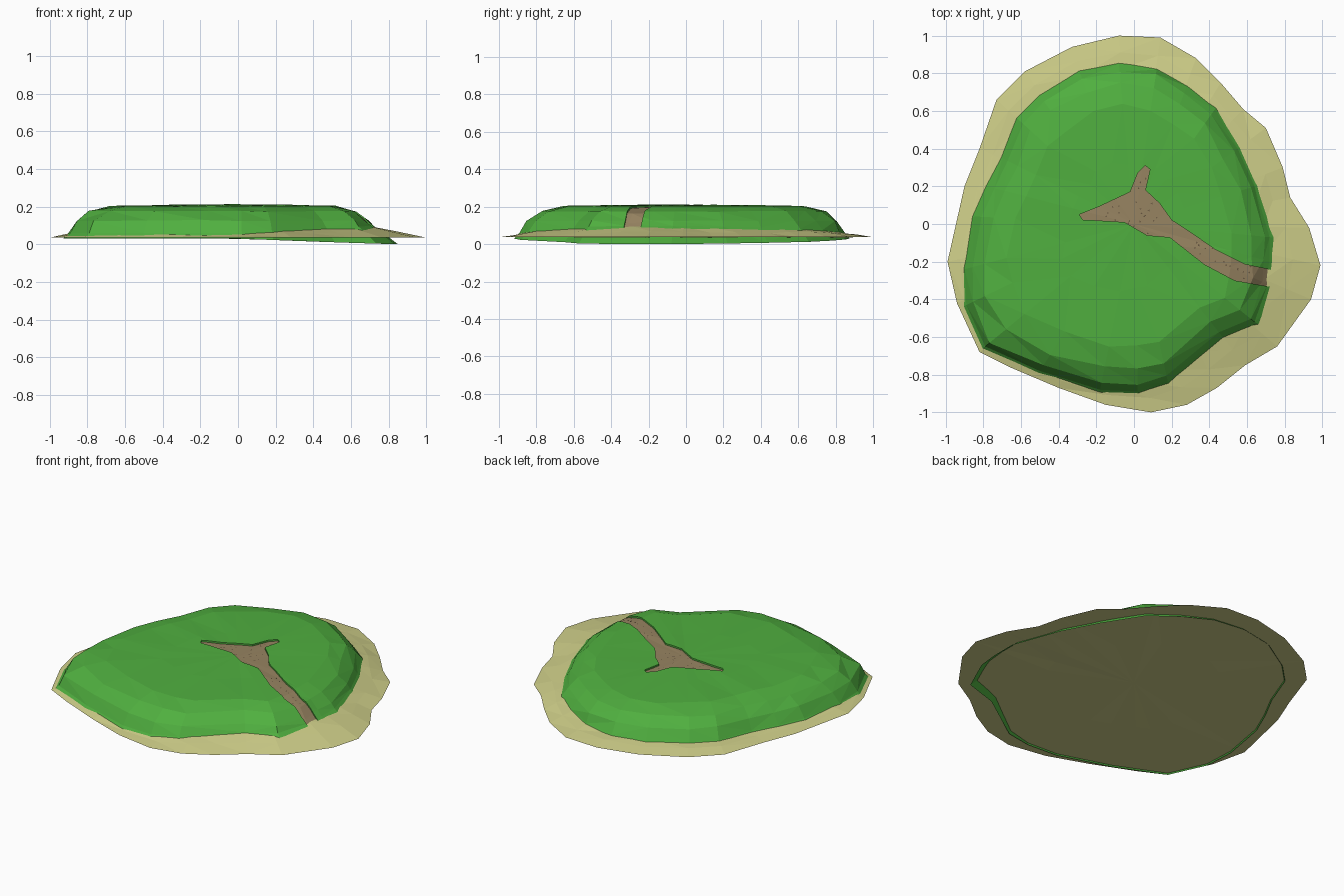
import bpy
import bmesh
import math
import random
from mathutils import Vector
from mathutils.bvhtree import BVHTree

random.seed(4)
cube = bpy.data.objects.get("Cube")
if cube:
    bpy.data.objects.remove(cube, do_unlink=True)


def material(name, color):
    mat = bpy.data.materials.new(name)
    mat.use_nodes = True
    mat.diffuse_color = (*color, 1)
    bsdf = next(n for n in mat.node_tree.nodes if n.type == "BSDF_PRINCIPLED")
    bsdf.inputs["Base Color"].default_value = (*color, 1)
    return mat


GRASS = material("grass green", (0.08, 0.43, 0.05))
SAND = material("pale sand", (0.62, 0.62, 0.25))
DIRT = material("dirt brown", (0.31, 0.23, 0.12))
STONE = material("dark pebble", (0.13, 0.09, 0.05))

# Plan outlines, counter-clockwise from the east
SHORE = [(.99, -.22), (.93, -.02), (.83, .14), (.79, .3), (.7, .51), (.58, .61),
         (.46, .75), (.33, .88), (.14, .99), (-.08, 1), (-.33, .94), (-.58, .81),
         (-.73, .66), (-.82, .4), (-.9, .2), (-.99, -.2), (-.94, -.42), (-.82, -.68),
         (-.66, -.76), (-.4, -.87), (-.15, -.96), (.09, -1), (.28, -.96), (.44, -.87),
         (.59, -.75), (.76, -.65), (.94, -.4)]
LAWN = [(.72, -.2), (.72, -.07), (.64, .2), (.55, .4), (.43, .61), (.28, .73),
        (.12, .82), (-.08, .85), (-.29, .81), (-.5, .68), (-.62, .56), (-.7, .35),
        (-.78, .2), (-.85, .04), (-.9, -.24), (-.89, -.43), (-.79, -.65), (-.5, -.78),
        (-.18, -.88), (.02, -.89), (.18, -.84), (.47, -.6), (.64, -.52), (.71, -.32)]
TRACK = [(-.29, .05), (-.19, .09), (-.02, .17), (.02, .27), (.06, .31), (.085, .29),
         (.06, .18), (.135, .11), (.2, .02), (.3, -.045), (.43, -.135), (.59, -.215),
         (.76, -.25), (.76, -.34), (.535, -.3), (.375, -.215), (.19, -.07), (.07, -.06),
         (-.05, .01), (-.21, .02), (-.27, .02)]


def east(x):
    return max(0, x) / .72


def beach_height(x):
    return .06 + .038 * min(1, east(x))


def reach(outline, x, y):
    """Distance from the centre to the outline in the direction of x, y."""
    d = Vector((x, y)).normalized()
    for a, b in zip(outline, outline[1:] + outline[:1]):
        a, b = Vector(a), Vector(b)
        e = b - a
        det = d.cross(e)
        if abs(det) > 1e-6:
            t, s = a.cross(e) / det, a.cross(d) / det
            if t > 0 and -1e-6 <= s <= 1 + 1e-6:
                return t
    return math.hypot(x, y)


def finish(name, bm, mat):
    bmesh.ops.recalc_face_normals(bm, faces=bm.faces)
    mesh = bpy.data.meshes.new(name)
    bm.to_mesh(mesh)
    bm.free()
    mesh.materials.append(mat)
    obj = bpy.data.objects.new(name, mesh)
    bpy.context.collection.objects.link(obj)
    return obj


def loft(name, rings, bottom, top, mat):
    """Closed body from stacked rings, fanned to a point at each end."""
    bm = bmesh.new()
    rows = [[bm.verts.new(p) for p in ring] for ring in rings]
    n = len(rows[0])
    ends = [bm.verts.new((0, 0, z)) for z in (bottom, top)]
    for i in range(n):
        j = (i + 1) % n
        for low, high in zip(rows, rows[1:]):
            bm.faces.new((low[i], low[j], high[j], high[i]))
        bm.faces.new((rows[0][j], rows[0][i], ends[0]))
        bm.faces.new((rows[-1][i], rows[-1][j], ends[1]))
    bmesh.ops.triangulate(bm, faces=[f for f in bm.faces if len(f.verts) > 3])
    return finish(name, bm, mat)


def jitter(amount):
    return random.uniform(-amount, amount)


# Beach: thin sand slab rising towards the lawn
inner = []
for x, y in SHORE:
    k = .97 * reach(LAWN, x, y) / math.hypot(x, y)
    inner.append((x * k, y * k, beach_height(x * k) + jitter(.004)))
middle = []
for (x, y), q in zip(SHORE, inner):
    middle.append(((x + q[0]) / 2, (y + q[1]) / 2, (.038 + q[2]) / 2 + jitter(.005)))
under = [(x * .5, y * .5, .036 + jitter(.002)) for x, y in SHORE]
edge = [(x, y, .037) for x, y in SHORE]
loft("sand_beach", [under, edge, middle, inner], .036, .1, SAND)

# Lawn: faceted plateau whose foot sinks through the sand
rings = [[(x * (1.03 + .15 * east(x) ** 2), y * (1.03 + .08 * east(x)),
           .03 * (1 - min(1, east(x)))) for x, y in LAWN],
         [(x, y, beach_height(x)) for x, y in LAWN]]
for scale, z, rough in ((.96, .125, .012), (.875, .175, .018), (.74, .202, .02), (.4, .208, .03)):
    ring = []
    for x, y in LAWN:
        k = scale + jitter(rough)
        ring.append((x * k, y * k, z + jitter(.003)))
    rings.append(ring)
lawn = loft("grass_plateau", rings, .03, .213, GRASS)
path = loft("dirt_path", rings, .03, .213, DIRT)

# Cutter in the plan shape of the path
bm = bmesh.new()
base = bm.faces.new([bm.verts.new((x, y, .062)) for x, y in TRACK])
grown = bmesh.ops.extrude_face_region(bm, geom=[base])["geom"]
for v in grown:
    if isinstance(v, bmesh.types.BMVert):
        v.co.z = .4
cutter = finish("path_cutter", bm, DIRT)
cutter.hide_render = True

# Cut the groove from the lawn and keep the plug as the path
for obj, operation in ((lawn, "DIFFERENCE"), (path, "INTERSECT")):
    mod = obj.modifiers.new("cut", "BOOLEAN")
    mod.object, mod.operation, mod.solver = cutter, operation, "EXACT"
    bpy.context.view_layer.objects.active = obj
    bpy.ops.object.modifier_apply(modifier=mod.name)
    bm = bmesh.new()
    bm.from_mesh(obj.data)
    bm.normal_update()
    hidden = [f for f in bm.faces if f.normal.z < -.5]
    bmesh.ops.delete(bm, geom=hidden, context="FACES")
    if obj is path:
        bmesh.ops.translate(bm, verts=bm.verts, vec=(0, 0, -.01))
        surface = BVHTree.FromBMesh(bm)
    bm.to_mesh(obj.data)
    bm.free()
    mat = DIRT if obj is path else GRASS
    obj.data.materials.clear()
    obj.data.materials.append(mat)
    for poly in obj.data.polygons:
        poly.material_index = 0
bpy.data.objects.remove(cutter, do_unlink=True)

# Pebbles: tiny flat chips scattered on the path
bm = bmesh.new()
placed = 0
for attempt in range(800):
    spot = Vector((random.uniform(-.25, .7), random.uniform(-.3, .25), 1))
    hit, normal, index, distance = surface.ray_cast(spot, Vector((0, 0, -1)))
    if hit is None or normal.z < .5 or placed >= 40:
        continue
    placed += 1
    turn = random.uniform(0, math.tau)
    chip = [bm.verts.new(hit + Vector((.006 * math.cos(turn + a), .006 * math.sin(turn + a), .003)))
            for a in (0, 2, 4)]
    bm.faces.new(chip)
pebbles = finish("path_pebbles", bm, STONE)
